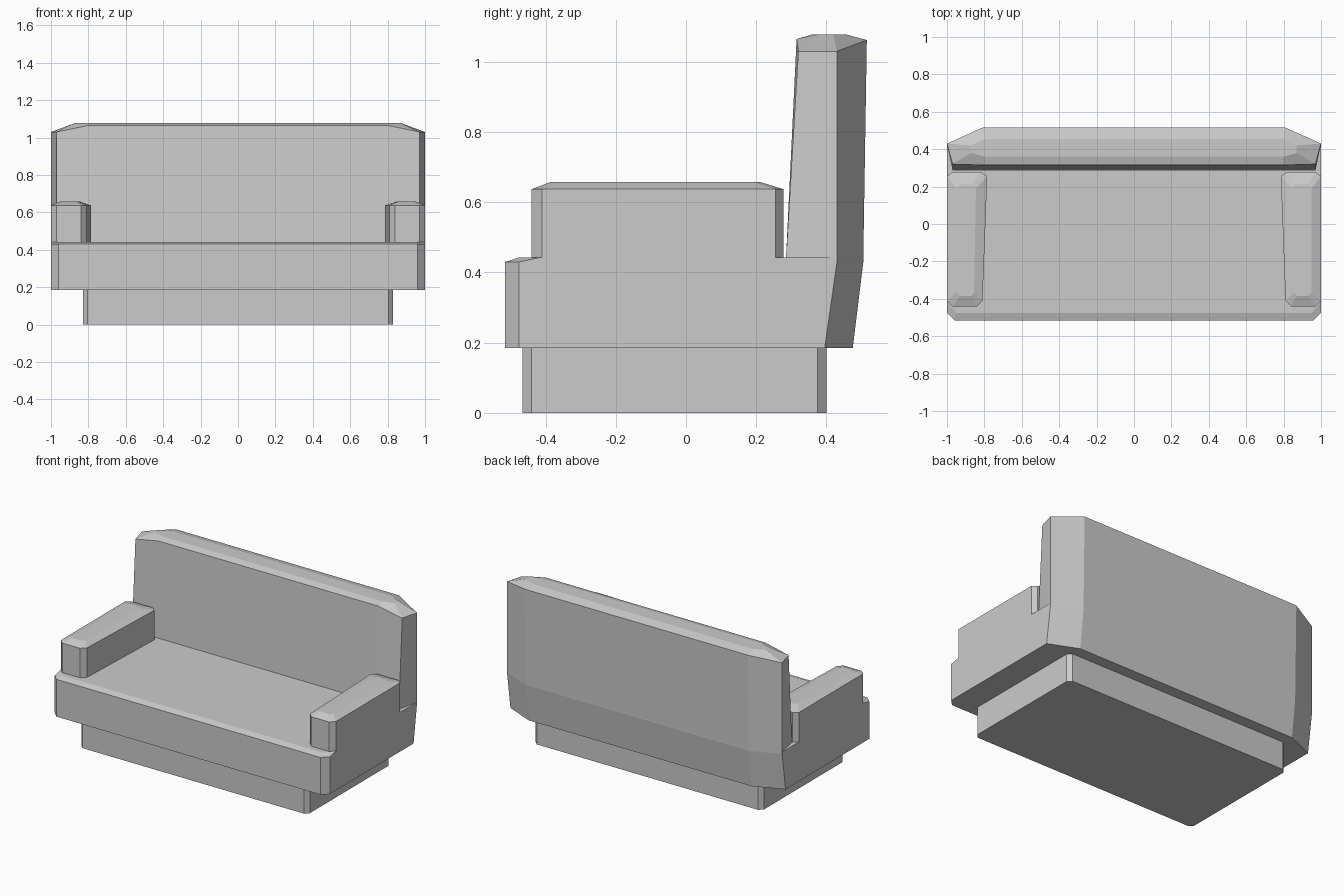
import bpy, bmesh

if "Cube" in bpy.data.objects:
    bpy.data.objects.remove(bpy.data.objects["Cube"])


def loft(name, rings):
    """Skin a stack of equal-length point rings and cap both ends."""
    bm = bmesh.new()
    rows = [[bm.verts.new(p) for p in ring] for ring in rings]
    for a, b in zip(rows, rows[1:]):
        for i in range(len(a)):
            j = (i + 1) % len(a)
            bm.faces.new((a[i], a[j], b[j], b[i]))
    bm.faces.new(rows[0][::-1])
    bm.faces.new(rows[-1])
    bmesh.ops.recalc_face_normals(bm, faces=bm.faces[:])
    mesh = bpy.data.meshes.new(name)
    bm.to_mesh(mesh)
    bm.free()
    obj = bpy.data.objects.new(name, mesh)
    bpy.context.collection.objects.link(obj)
    return obj


def level(points, z):
    return [(x, y, z) for x, y in points]


def both_sides(half):
    """Close a right-hand half outline (front to back) with its mirror image."""
    return half + [(-x, y, z) for x, y, z in reversed(half)]


# Plinth with small corner chamfers
plinth = [(0.805, -0.465), (0.83, -0.44), (0.83, 0.375), (0.805, 0.40)]
loft("plinth", [both_sides(level(plinth, z)) for z in (0, 0.185)])

# Seat: chamfered front corners, back raked outwards
loft("seat", [both_sides(r) for r in (
    level([(0.96, -0.515), (1, -0.475), (1, 0.395), (0.81, 0.475)], 0.185),
    level([(0.96, -0.515), (1, -0.475), (1, 0.43), (0.81, 0.505)], 0.43),
    level([(0.95, -0.475), (1, -0.415), (1, 0.43), (0.81, 0.505)], 0.443),
)])

# Backrest: wide rear chamfers, crowned top with dropped corners
loft("backrest", [both_sides(r) for r in (
    level([(0.80, 0.285), (0.97, 0.285), (1, 0.43), (0.81, 0.505)], 0.443),
    [(0.80, 0.315, 1.065), (0.97, 0.32, 1.03), (1, 0.43, 1.03), (0.81, 0.515, 1.062)],
    [(0.80, 0.36, 1.078), (0.87, 0.38, 1.078), (0.87, 0.42, 1.078), (0.80, 0.455, 1.078)],
)])

# Armrests: tapered block with chamfered corners and crowned top
arm = [(0.84, -0.44), (0.97, -0.44), (1, -0.41), (1, 0.255),
       (0.97, 0.278), (0.82, 0.278), (0.785, 0.255), (0.81, -0.41)]
arm_top = [(0.87, -0.385), (0.93, -0.385), (0.95, -0.365), (0.95, 0.19),
           (0.93, 0.21), (0.86, 0.21), (0.845, 0.19), (0.855, -0.365)]
armrests = loft("armrests", [level(arm, 0.443), level(arm, 0.637), level(arm_top, 0.658)])
armrests.modifiers.new("Mirror", 'MIRROR')
